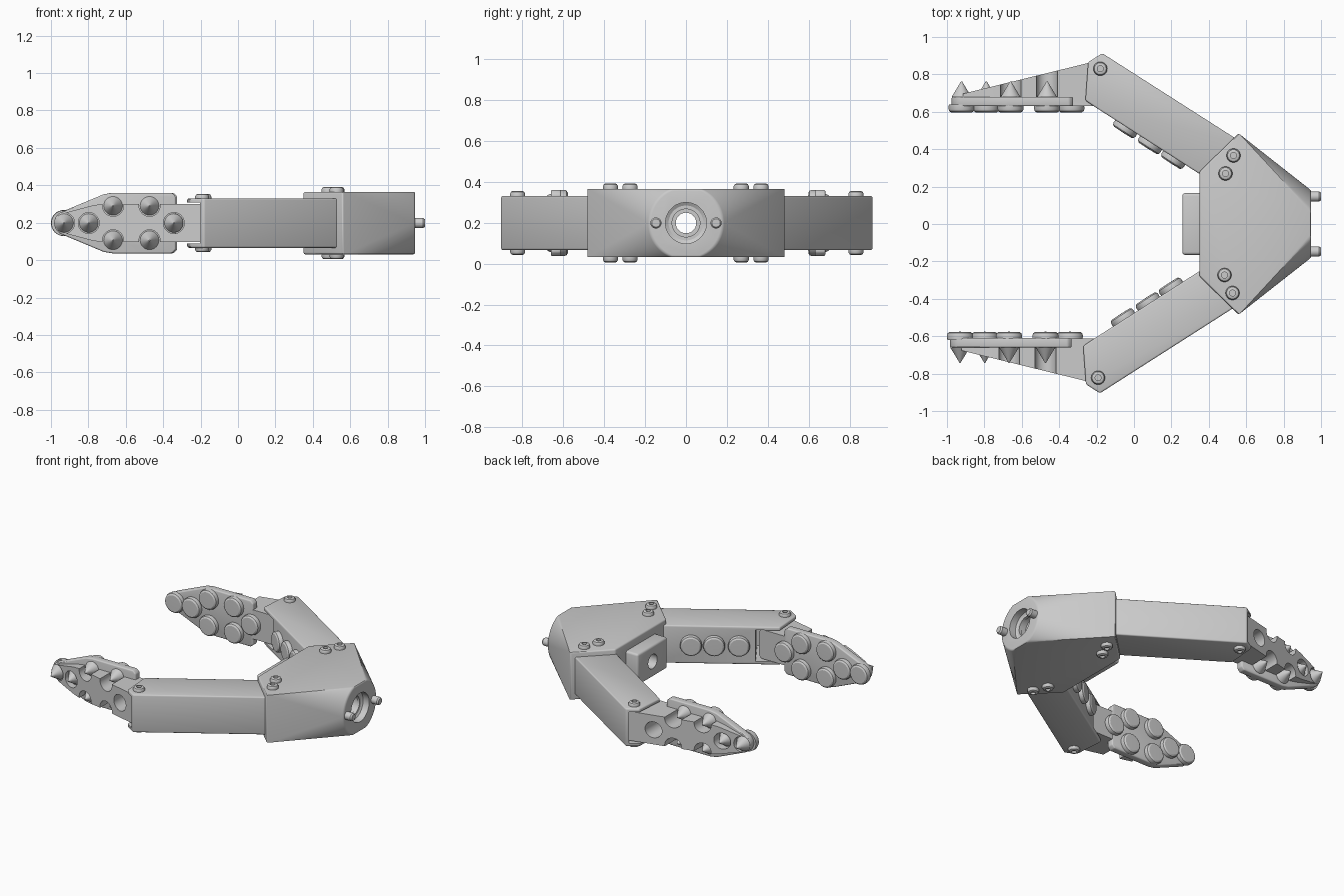
import bpy, bmesh, math
from mathutils import Vector, Matrix

if "Cube" in bpy.data.objects:
    bpy.data.objects.remove(bpy.data.objects["Cube"])

ZC = 0.198                      # mid height of the gripper
U, N = Vector((-0.842, 0.54, 0)), Vector((0.54, 0.842, 0))   # arm direction, arm outward normal


def add(name, bm):
    bmesh.ops.recalc_face_normals(bm, faces=bm.faces)
    me = bpy.data.meshes.new(name)
    bm.to_mesh(me)
    bm.free()
    ob = bpy.data.objects.new(name, me)
    bpy.context.collection.objects.link(ob)
    return ob


def prism(name, pts, lo, hi, axis='z', cuts=()):
    bm = bmesh.new()
    conv = (lambda a, b, h: (a, b, h)) if axis == 'z' else (lambda a, b, h: (a, h, b))
    f = bm.faces.new([bm.verts.new(conv(a, b, lo)) for a, b in pts])
    r = bmesh.ops.extrude_face_region(bm, geom=[f])
    d = Vector(conv(0, 0, hi - lo))
    bmesh.ops.translate(bm, vec=d, verts=[v for v in r['geom'] if isinstance(v, bmesh.types.BMVert)])
    for co, no in cuts:
        bmesh.ops.bisect_plane(bm, geom=bm.verts[:] + bm.edges[:] + bm.faces[:],
                               plane_co=co, plane_no=no, clear_outer=True)
        bmesh.ops.holes_fill(bm, edges=[e for e in bm.edges if e.is_boundary])
    return add(name, bm)


def lathe(name, profile, places, axis, seg=32):
    """Revolve (radius, height) points around axis, once per place."""
    bm = bmesh.new()
    rot = Vector((0, 0, 1)).rotation_difference(Vector(axis)).to_matrix()
    for p in places:
        rings = []
        for r, h in profile:
            ring = [bm.verts.new(Vector(p) + rot @ Vector((r * math.cos(k * math.tau / seg),
                    r * math.sin(k * math.tau / seg), h))) for k in range(seg if r else 1)]
            rings.append(ring)
        for a, b in zip(rings, rings[1:]):
            for k in range(seg):
                q = [a[k % len(a)], a[(k + 1) % len(a)], b[(k + 1) % len(b)], b[k % len(b)]]
                bm.faces.new(list(dict.fromkeys(q)))
    return add(name, bm)


def bake(ob, cutters=(), bevel=0.0):
    """Cut, bevel and apply."""
    def put_bevel():
        if bevel:
            m = ob.modifiers.new("bevel", 'BEVEL')
            m.width, m.segments, m.limit_method = bevel, 3, 'ANGLE'
            m.angle_limit = math.radians(35)
    put_bevel()
    for c in cutters:
        c.hide_render = True
        m = ob.modifiers.new("cut", 'BOOLEAN')
        m.object, m.operation, m.solver = c, 'DIFFERENCE', 'EXACT'
    dg = bpy.context.evaluated_depsgraph_get()
    me = bpy.data.meshes.new_from_object(ob.evaluated_get(dg))
    ob.modifiers.clear()
    ob.data = me
    return ob


def rod(r, h):
    return [(0, 0), (r, 0), (r, h), (0, h)]


def leaf(half, shoulder, back, r):
    """Pointed finger outline with a round tip, in x and z."""
    arc = [math.radians(110 + 14 * k) for k in range(11)]
    pts = [(-0.91 + r * math.cos(a), ZC + r * math.sin(a)) for a in arc]
    c = 0.02
    end = [(shoulder - 0.03, -half + 0.008), (shoulder + 0.02, -half), (back - c, -half), (back, -half + c)]
    return pts + [(x, ZC + z) for x, z in end] + [(x, ZC - z) for x, z in reversed(end)]


# palm: hull of two boxes' edges and a clipped round flange
bm = bmesh.new()
H = 0.167
for x, w in ((0.35, 0.28), (0.56, 0.485)):
    for sy in (-1, 1):
        for sz in (-1, 1):
            bm.verts.new((x, sy * w, ZC + sz * H))
for k in range(64):
    a = k * math.tau / 64
    bm.verts.new((0.947, 0.18 * math.cos(a), ZC + max(-H, min(H, 0.18 * math.sin(a)))))
bmesh.ops.remove_doubles(bm, verts=bm.verts, dist=1e-4)
r = bmesh.ops.convex_hull(bm, input=bm.verts)
bmesh.ops.delete(bm, geom=list({v for v in r['geom_interior'] if isinstance(v, bmesh.types.BMVert)}), context='VERTS')
bmesh.ops.dissolve_limit(bm, angle_limit=0.01, verts=bm.verts, edges=bm.edges)
palm = add("palm", bm)
bore = lathe("bore_cutter", [(0, 0), (0.05, 0), (0.05, 0.64), (0.075, 0.64), (0.075, 0.685),
                             (0.1, 0.7), (0.1, 0.9), (0, 0.9)], [(0.2, 0, ZC)], (1, 0, 0), 48)
bake(palm, [bore], 0.01)

# sensor block and rear locating pins
block = prism("front_block", [(0.258, -0.165), (0.4, -0.165), (0.4, 0.165), (0.258, 0.165)], ZC - 0.11, ZC + 0.11)
bake(block, [bore], 0.015)
lathe("rear_pins", [(0, 0), (0.027, 0), (0.027, 0.075), (0.02, 0.085), (0, 0.085)],
      [(0.915, s * 0.147, ZC) for s in (-1, 1)], (1, 0, 0))
lathe("bore_ring", [(0.068, 0), (0.085, 0), (0.085, 0.02), (0.068, 0.02), (0.068, 0)],
      [(0.875, 0, ZC)], (1, 0, 0), 48)

# arm with an open fork at the wrist
arm = prism("arm", [(0.58, 0.434), (-0.17, 0.913), (-0.245, 0.865), (-0.26, 0.66), (-0.2, 0.62), (0.4, 0.236)],
            ZC - 0.132, ZC + 0.132)
slot = prism("fork_cutter", [(U * u + N * n)[:2] for u, n in ((0.42, 0.3), (0.8, 0.3), (0.8, 0.655), (0.42, 0.655))],
             ZC - 0.11, ZC + 0.11)
bake(arm, [slot], 0.009)

# rubber pads along the inner side of the arm
pad = [(0, -0.01), (0.068, -0.01), (0.07, 0.014), (0.066, 0.026), (0.056, 0.033), (0, 0.034)]
arm_pads = lathe("arm_pads", pad, [(U * u + N * 0.413 + Vector((0, 0, ZC))) for u in (0.315, 0.157, 0.01)], -N)

# socket screws above and below
head = [(0, 0), (0.037, 0), (0.037, 0.013), (0.032, 0.022), (0.024, 0.026), (0.016, 0.026), (0.016, 0.012), (0, 0.012)]
screws = []
for s, tag in ((1, "top"), (-1, "bottom")):
    screws.append(lathe("palm_screws_" + tag, head, [(x, y, ZC + s * 0.167) for x, y in ((0.532, 0.366), (0.489, 0.27))], (0, 0, s)))
    screws.append(lathe("wrist_screw_" + tag, head, [(-0.18, 0.83, ZC + s * 0.13)], (0, 0, s)))

# finger wedge with pockets for the stud tips
spots = [(-0.922, 0), (-0.79, 0), (-0.66, 0.092), (-0.66, -0.092), (-0.465, 0.092), (-0.465, -0.092), (-0.335, 0)]
wedge = prism("finger_wedge", leaf(0.102, -0.74, -0.13, 0.055), 0.632, 0.95, 'y',
              [(Vector((-0.97, 0.683, 0)), Vector((-0.238, 0.971, 0))), (N * 0.65, N)])
pockets = lathe("pocket_cutter", rod(0.056, 0.4), [(x, 0.672, ZC + z) for x, z in spots], (0, 1, 0))
bake(wedge, [pockets])

# finger backing plate, round pads and pointed studs
plate = bake(prism("finger_plate", leaf(0.162, -0.68, -0.325, 0.065), 0.63, 0.68, 'y'), (), 0.008)
finger_pads = lathe("finger_pads", pad, [(x, 0.63, ZC + z) for x, z in spots], (0, -1, 0))
studs = lathe("pad_studs", [(0, 0), (0.05, 0), (0.05, 0.012), (0.003, 0.09), (0, 0.09)],
              [(x, 0.672, ZC + z) for x, z in spots], (0, 1, 0))

# opposite side, very slightly more closed
for ob, off in ([(arm, (-0.012, 0.008, 0)), (arm_pads, (-0.012, 0.008, 0))]
                + [(o, (-0.012, 0.008, 0) if "wrist" in o.name else (-0.005, -0.003, 0)) for o in screws]
                + [(o, (-0.008, 0.02, 0)) for o in (wedge, plate, finger_pads, studs)]):
    me = ob.data.copy()
    me.transform(Matrix.Translation(off) @ Matrix.Diagonal((1, -1, 1, 1)))
    me.flip_normals()
    bpy.context.collection.objects.link(bpy.data.objects.new("opposite_" + ob.name, me))

# tidy helpers and shade
for c in (bore, slot, pockets):
    bpy.data.objects.remove(c)
for ob in bpy.data.objects:
    ob.select_set(True)
bpy.context.view_layer.objects.active = palm
bpy.ops.object.shade_smooth_by_angle(angle=math.radians(30))
